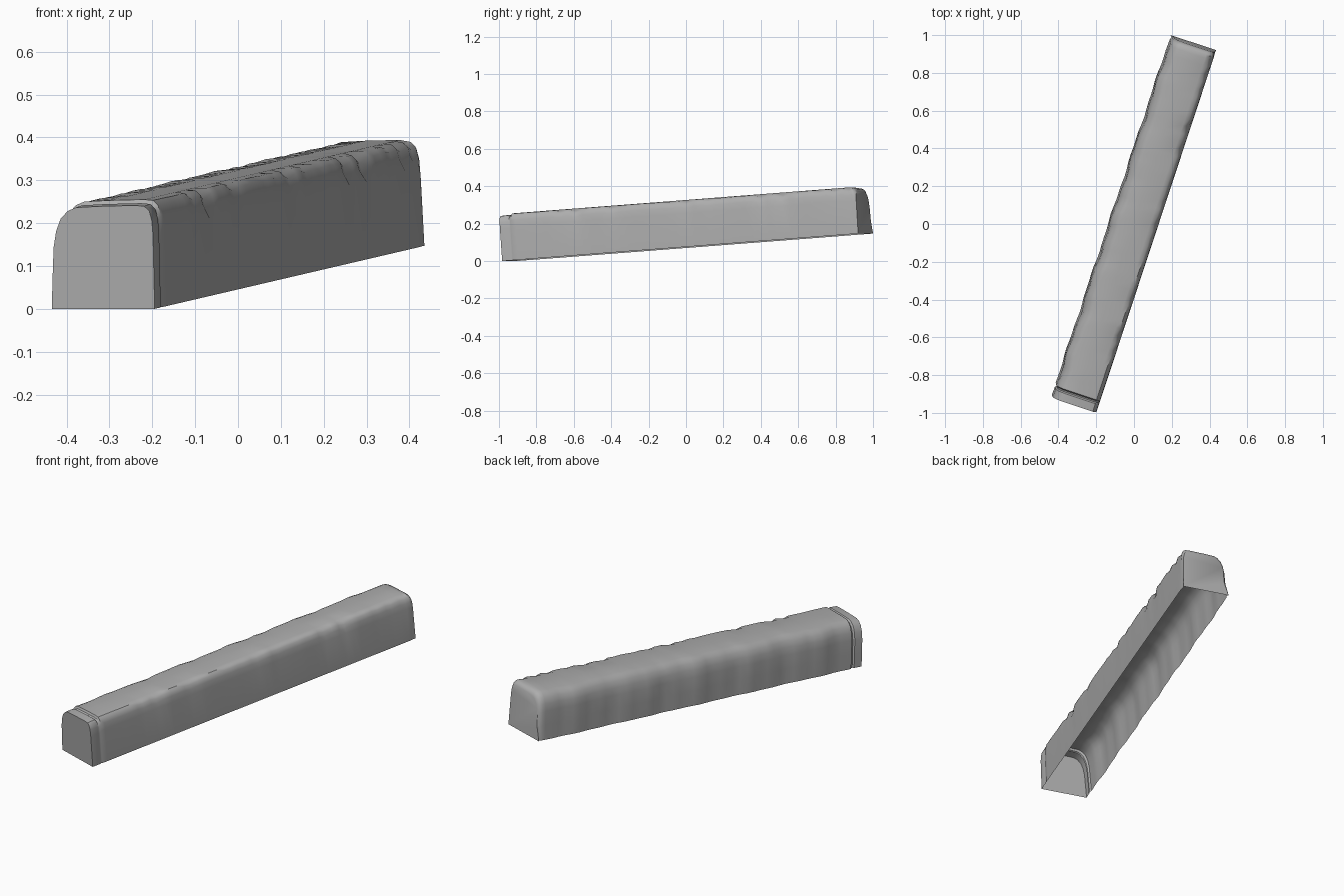
import bpy, bmesh, math, random
from mathutils import Matrix, Vector

if "Cube" in bpy.data.objects:
    bpy.data.objects.remove(bpy.data.objects["Cube"], do_unlink=True)

random.seed(7)
LENGTH = 2.01

stone = bpy.data.materials.new("grey stone")
stone.use_nodes = True
stone.diffuse_color = (0.42, 0.42, 0.42, 1)
stone.node_tree.nodes["Principled BSDF"].inputs["Base Color"].default_value = (0.42, 0.42, 0.42, 1)

# Cross-section across the beam: bottom left, over the worn top, to bottom right
PROFILE = [(-.127, 0), (-.123, .08), (-.119, .15), (-.112, .19), (-.100, .22),
           (-.082, .238), (-.062, .246), (0, .249), (.085, .251), (.107, .249),
           (.119, .238), (.125, .215), (.127, .18), (.127, 0)]


def worn_ring(t):
    """Body section with a wavy left side and chipped top edges."""
    wave = .004 * math.sin(t * 17) + .003 * math.sin(t * 41 + 1)
    chip_left = random.uniform(-.007, .005)
    chip_right = random.uniform(0, 1) ** 4 * .016
    ring = []
    for j, (s, h) in enumerate(PROFILE):
        if j < 7:
            s += wave * (1 if j else .6)
        if 3 <= j <= 6:
            s += chip_left * .6
            h -= abs(chip_left) * .7
        if 9 <= j <= 11:
            s -= chip_right * .6
            h -= chip_right
        ring.append(Vector((s, t, h)))
    return ring


def scaled_ring(t, left, top, right):
    """Clean section with the left, top and right pulled in."""
    ring = []
    for s, h in PROFILE:
        side = left if s < 0 else -right
        ring.append(Vector((s + side * min(1, abs(s) / .08), t, h - top * min(1, h / .2))))
    return ring


# Front end block, a narrow groove, the worn body, and a rounded back end
rings = [scaled_ring(0, .001, .009, 0), scaled_ring(.045, .003, .007, 0),
         scaled_ring(.052, .010, .013, .003), scaled_ring(.060, .008, .010, .002),
         scaled_ring(.066, 0, 0, 0)]
COUNT = 46
for i in range(COUNT):
    rings.append(worn_ring(.09 + (LENGTH - .04 - .09) * i / (COUNT - 1)))
rings += [scaled_ring(LENGTH - .022, .003, .004, .001),
          scaled_ring(LENGTH - .009, .009, .011, .003),
          scaled_ring(LENGTH, .018, .026, .005)]
# The foot of the back end stays full length and width
for v, (s, h) in zip(rings[-1], PROFILE):
    if h == 0:
        v.x = s

bm = bmesh.new()
grid = [[bm.verts.new(p) for p in ring] for ring in rings]
for a, b in zip(grid, grid[1:]):
    for j in range(len(PROFILE) - 1):
        bm.faces.new((a[j], a[j + 1], b[j + 1], b[j]))
# Closed ends, open underside
bm.faces.new(list(reversed(grid[0])))
bm.faces.new(grid[-1])

# Lay the beam along its sloping, turned axis
place = (Matrix.Translation((-.315, -.943, 0))
         @ Matrix.Rotation(math.radians(-18.3), 4, 'Z')
         @ Matrix.Rotation(math.radians(4.19), 4, 'X'))
bm.transform(place)

mesh = bpy.data.meshes.new("stone_beam")
bm.to_mesh(mesh)
bm.free()
mesh.materials.append(stone)
beam = bpy.data.objects.new("stone_beam", mesh)
bpy.context.collection.objects.link(beam)
bpy.ops.object.select_all(action='DESELECT')
beam.select_set(True)
bpy.context.view_layer.objects.active = beam
bpy.ops.object.shade_smooth_by_angle(angle=math.radians(35))
